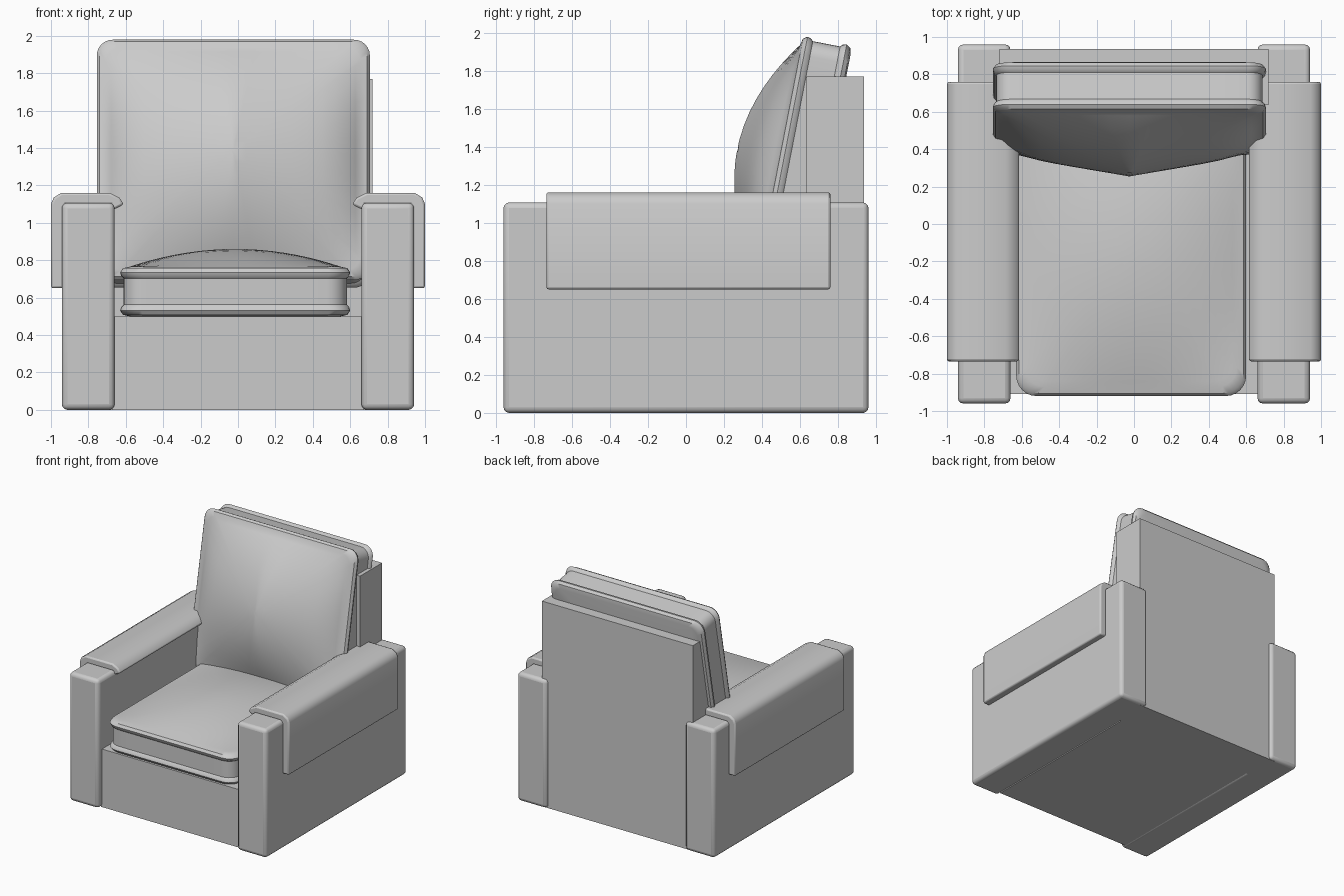
import bpy, bmesh, math

if "Cube" in bpy.data.objects:
    bpy.data.objects.remove(bpy.data.objects["Cube"])


def finish(name, bm, bevel=0.0, segments=3, smooth=True):
    bmesh.ops.recalc_face_normals(bm, faces=bm.faces)
    mesh = bpy.data.meshes.new(name)
    bm.to_mesh(mesh)
    bm.free()
    ob = bpy.data.objects.new(name, mesh)
    bpy.context.collection.objects.link(ob)
    if bevel:
        mod = ob.modifiers.new("Bevel", 'BEVEL')
        mod.width, mod.segments, mod.limit_method = bevel, segments, 'ANGLE'
        mod.angle_limit = math.radians(50)
    if smooth:
        bpy.ops.object.select_all(action='DESELECT')
        ob.select_set(True)
        bpy.context.view_layer.objects.active = ob
        bpy.ops.object.shade_smooth_by_angle(angle=math.radians(40))
    return ob


def box(name, lo, hi, **kw):
    bm = bmesh.new()
    bmesh.ops.create_cube(bm, size=1)
    for v in bm.verts:
        v.co = [(a + b) / 2 + c * (b - a) for a, b, c in zip(lo, hi, v.co)]
    return finish(name, bm, **kw)


def extrude_xz(name, pts, y0, y1, **kw):
    bm = bmesh.new()
    face = bm.faces.new([bm.verts.new((x, y0, z)) for x, z in pts])
    ext = bmesh.ops.extrude_face_region(bm, geom=[face])
    for v in ext['geom']:
        if isinstance(v, bmesh.types.BMVert):
            v.co.y = y1
    return finish(name, bm, **kw)


def rounded_rect(a, b, r, arc=6, side=10):
    corners = []
    for cx, cy, start in ((1, 1, 0), (-1, 1, 90), (-1, -1, 180), (1, -1, 270)):
        for i in range(arc + 1):
            t = math.radians(start + 90 * i / arc)
            corners.append((cx * (a - r) + r * math.cos(t), cy * (b - r) + r * math.sin(t)))
    pts = []
    for i, p in enumerate(corners):
        q = corners[(i + 1) % len(corners)]
        n = side if i % (arc + 1) == arc else 1
        pts += [(p[0] + (q[0] - p[0]) * k / n, p[1] + (q[1] - p[1]) * k / n) for k in range(n)]
    return pts


def cushion(name, a, b, r, t, crown, loc, tilt=0):
    """Piped pillow: lofted rounded rectangles with a crowned top."""
    bm = bmesh.new()
    outline = rounded_rect(a, b, r)
    rings = [(0.05, 0), (0.015, 0.008), (0, 0.03), (0.006, 0.05), (0.018, 0.062),
             (0.018, t - 0.062), (0.006, t - 0.05), (0, t - 0.03), (0.015, t - 0.008), (0.05, t)]
    loops = []
    for inset, z in rings:
        fx, fy = 1 - inset / a, 1 - inset / b
        loops.append([bm.verts.new((x * fx, y * fy, z)) for x, y in outline])
    ea, eb = a - 0.05, b - 0.05
    for k in (0.96, 0.9, 0.8, 0.7, 0.58, 0.46, 0.34, 0.22, 0.1, 0.03):
        loops.append([bm.verts.new((x / a * ea * k, y / b * eb * k, t + crown(x / a * k, y / b * k)))
                      for x, y in outline])
    n = len(outline)
    for p, q in zip(loops, loops[1:]):
        for i in range(n):
            j = (i + 1) % n
            bm.faces.new((p[i], p[j], q[j], q[i]))
    bm.faces.new(loops[0][::-1])
    bm.faces.new(loops[-1])
    ob = finish(name, bm)
    ob.location = loc
    ob.rotation_euler.x = math.radians(tilt)
    return ob


# Plain frame
box("base", (-0.67, -0.91, 0), (0.67, 0.93, 0.5), smooth=False)
box("back_panel", (-0.72, 0.635, 0), (0.72, 0.935, 1.77), smooth=False)

# Arms and the covers draped over them
cover = [(1.0, 0.65), (1.0, 1.10), (0.985, 1.135), (0.945, 1.16), (0.685, 1.16), (0.635, 1.135),
         (0.61, 1.10), (0.635, 1.085), (0.665, 1.07), (0.68, 1.10), (0.92, 1.10), (0.935, 1.08),
         (0.935, 0.65)]
for s, side in ((-1, "left"), (1, "right")):
    x0, x1 = sorted((s * 0.66, s * 0.942))
    box(side + "_arm", (x0, -0.96, 0), (x1, 0.96, 1.107), bevel=0.03)
    extrude_xz(side + "_arm_cover", [(s * x, z) for x, z in cover], -0.735, 0.76,
               bevel=0.012, segments=2)

# Seat cushion
cushion("seat_cushion", 0.615, 0.76, 0.11, 0.265,
        lambda u, v: 0.095 * (1 - u * u) * (1 - v * v), (-0.015, -0.16, 0.5))

# Leaning back cushion with a pointed crown
cushion("back_cushion", 0.73, 0.655, 0.085, 0.27,
        lambda u, v: 0.22 * (1 - 0.6 * abs(u)) * (1 - u ** 8) * (1 - v * v),
        (-0.025, 0.75, 1.29), 79)
